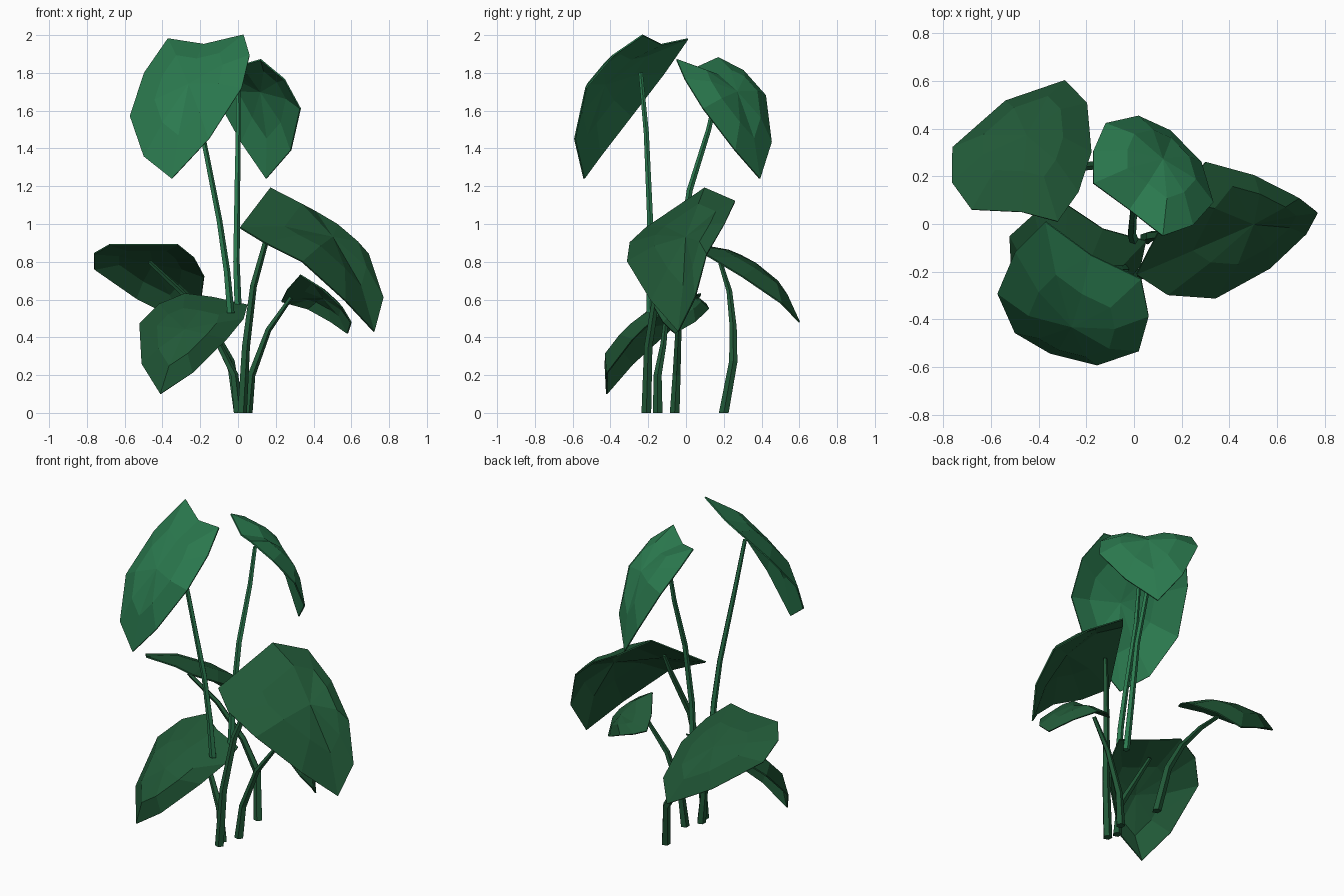
import bpy, bmesh, math
from mathutils import Vector

if "Cube" in bpy.data.objects:
    bpy.data.objects.remove(bpy.data.objects["Cube"])


def material(name, rgb):
    m = bpy.data.materials.new(name)
    m.diffuse_color = (*rgb, 1)
    m.use_nodes = True
    m.node_tree.nodes["Principled BSDF"].inputs["Base Color"].default_value = m.diffuse_color
    return m


FRESH = material("fresh green", (0.024, 0.195, 0.078))
DEEP = material("deep green", (0.015, 0.098, 0.038))


def finish(bm, name, mat):
    me = bpy.data.meshes.new(name)
    bm.to_mesh(me)
    bm.free()
    me.materials.append(mat)
    ob = bpy.data.objects.new(name, me)
    bpy.context.collection.objects.link(ob)
    return ob


def leaf(name, mat, crown, notch, lobe_a, edge_a, tip, edge_b, lobe_b):
    """Domed heart-shaped blade: rounded rim, one inner ring, raised crown."""
    crown, n, la, ea, t, eb, lb = map(
        Vector, (crown, notch, lobe_a, edge_a, tip, edge_b, lobe_b))

    def between(p0, p1, p2, p3):            # smooth midpoint of p1 and p2
        return (9 * (p1 + p2) - p0 - p3) / 16

    rim = [n, la, between(n, la, ea, t), ea, between(la, ea, t, eb), t,
           between(lb, eb, t, ea), eb, between(n, lb, eb, t), lb]
    rise = crown - sum(rim, Vector()) / len(rim)
    for i in (4, 6):                        # fuller shoulders beside the tip
        rim[i] = rim[i] + 0.18 * rise
    ring = [crown.lerp(p, 0.57) + 0.3 * rise for p in rim]

    bm = bmesh.new()
    outer = [bm.verts.new(p) for p in rim]
    inner = [bm.verts.new(p) for p in ring]
    top = bm.verts.new(crown)
    for i in range(len(rim)):
        j = (i + 1) % len(rim)
        bm.faces.new((outer[i], outer[j], inner[j]))
        bm.faces.new((outer[i], inner[j], inner[i]))
        bm.faces.new((inner[i], inner[j], top))
    bm.normal_update()
    total = sum((f.normal * f.calc_area() for f in bm.faces), Vector())
    if total.dot(rise) < 0:
        bmesh.ops.reverse_faces(bm, faces=bm.faces[:])
    ob = finish(bm, name, mat)
    mod = ob.modifiers.new("thickness", 'SOLIDIFY')
    mod.thickness = 0.008
    mod.offset = 0


def stem(name, mat, path, r0=0.027, r1=0.012, sides=5):
    """Tapered faceted tube along a path."""
    pts = [Vector(p) for p in path]
    bm = bmesh.new()
    rings = []
    last = len(pts) - 1
    for i, p in enumerate(pts):
        d = pts[min(i + 1, last)] - pts[max(i - 1, 0)]
        if i == 0:
            d = Vector((0, 0, 1))           # flat foot
        q = Vector((0, 0, 1)).rotation_difference(d.normalized())
        r = r0 + (r1 - r0) * i / last
        rings.append([bm.verts.new(p + q @ Vector(
            (r * math.cos(a), r * math.sin(a), 0)))
            for a in (math.tau * k / sides for k in range(sides))])
    for a, b in zip(rings, rings[1:]):
        for k in range(sides):
            m = (k + 1) % sides
            bm.faces.new((a[k], a[m], b[m], b[k]))
    bm.faces.new(rings[0][::-1])
    bm.faces.new(rings[-1])
    finish(bm, name, mat)


# Tall front leaf
leaf("tall_front_leaf", FRESH, (-0.26, -0.43, 1.74), (-0.18, -0.13, 1.95),
     (-0.37, 0.01, 1.98), (-0.57, -0.29, 1.57), (-0.35, -0.54, 1.24),
     (0.02, -0.53, 1.72), (0.03, -0.23, 2.0))
stem("tall_front_stem", FRESH, [(-0.04, -0.19, 0.53), (-0.06, -0.19, 0.75),
     (-0.1, -0.19, 1.02), (-0.19, -0.21, 1.48), (-0.24, -0.24, 1.8)], 0.021)

# Tall back leaf
leaf("tall_back_leaf", FRESH, (0.12, 0.27, 1.70), (-0.02, 0.06, 1.83),
     (-0.17, 0.17, 1.88), (-0.12, 0.42, 1.68), (0.15, 0.39, 1.24),
     (0.33, 0.09, 1.61), (0.12, -0.05, 1.87))
stem("tall_back_stem", FRESH, [(0, -0.07, 0.52), (-0.01, -0.04, 0.8),
     (-0.005, 0.02, 1.18), (0, 0.12, 1.5), (0, 0.17, 1.72)], 0.021)

# Large right leaf
leaf("large_right_leaf", DEEP, (0.50, 0.0, 0.93), (0.17, 0.1, 1.19),
     (0.3, 0.26, 1.12), (0.69, 0.11, 0.84), (0.72, -0.04, 0.43),
     (0.34, -0.31, 0.80), (0.01, -0.21, 0.98))
stem("large_right_stem", DEEP, [(0.02, -0.21, 0), (0.04, -0.2, 0.35),
     (0.08, -0.15, 0.67), (0.15, -0.07, 0.92), (0.18, -0.04, 1.04)])

# Left back leaf
leaf("left_back_leaf", DEEP, (-0.45, 0.37, 0.79), (-0.47, 0.05, 0.89),
     (-0.68, 0.06, 0.89), (-0.76, 0.32, 0.76), (-0.29, 0.6, 0.48),
     (-0.18, 0.3, 0.72), (-0.32, 0.01, 0.89))
stem("left_back_stem", DEEP, [(0, 0.2, 0), (-0.04, 0.25, 0.27),
     (-0.14, 0.25, 0.45), (-0.3, 0.23, 0.64), (-0.47, 0.18, 0.8)])

# Small right leaf
leaf("small_right_leaf", DEEP, (0.45, 0.0, 0.61), (0.26, -0.03, 0.65),
     (0.23, 0.06, 0.59), (0.37, 0.12, 0.55), (0.58, -0.06, 0.42),
     (0.55, -0.17, 0.56), (0.33, -0.14, 0.73))
stem("small_right_stem", DEEP, [(0.05, -0.06, 0), (0.07, -0.05, 0.2),
     (0.16, -0.04, 0.44), (0.28, -0.02, 0.61)])

# Low front leaf
leaf("low_front_leaf", DEEP, (-0.28, -0.32, 0.44), (-0.13, -0.02, 0.61),
     (-0.28, 0.08, 0.63), (-0.52, -0.05, 0.47), (-0.41, -0.42, 0.1),
     (-0.06, -0.28, 0.39), (0.05, -0.07, 0.57))
stem("low_front_stem", DEEP, [(0.0, -0.15, 0), (-0.02, -0.15, 0.2),
     (-0.1, -0.12, 0.36), (-0.2, -0.1, 0.55)])
